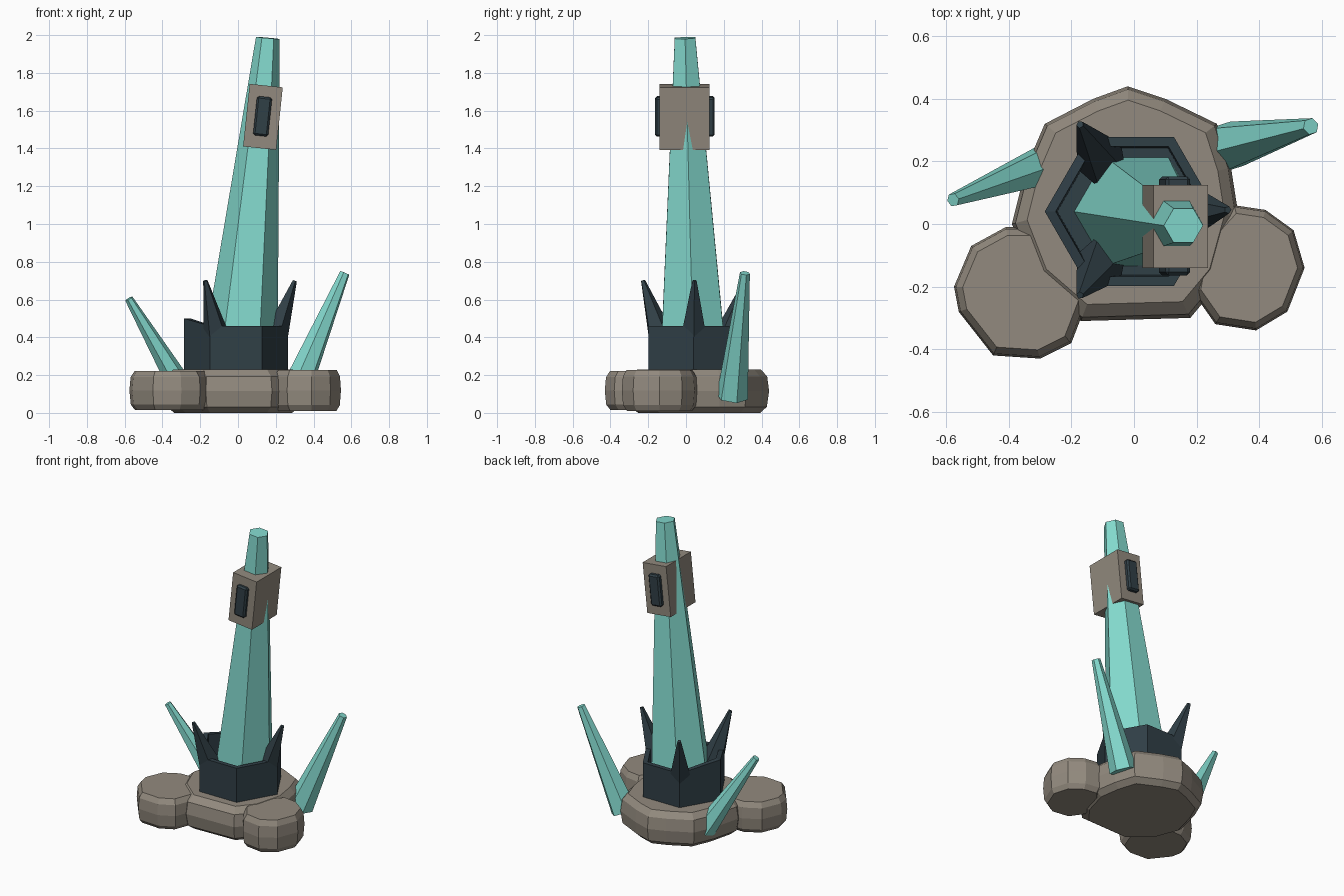
import bpy, bmesh, math
from mathutils import Vector, Matrix

if "Cube" in bpy.data.objects:
    bpy.data.objects.remove(bpy.data.objects["Cube"])


def material(name, rgb):
    m = bpy.data.materials.new(name)
    m.diffuse_color = (*rgb, 1)
    m.use_nodes = True
    m.node_tree.nodes["Principled BSDF"].inputs["Base Color"].default_value = m.diffuse_color
    return m


TEAL = material("teal crystal", (0.23, 0.70, 0.62))
STONE = material("warm grey stone", (0.29, 0.255, 0.21))
DARK = material("dark slate", (0.03, 0.05, 0.062))


def finish(bm, name, mat):
    bmesh.ops.recalc_face_normals(bm, faces=bm.faces)
    me = bpy.data.meshes.new(name)
    bm.to_mesh(me)
    bm.free()
    me.materials.append(mat)
    ob = bpy.data.objects.new(name, me)
    bpy.context.collection.objects.link(ob)
    return ob


def loft(name, rings, mat):
    """Join closed rings of equal length and cap both ends."""
    bm = bmesh.new()
    vs = [[bm.verts.new(p) for p in ring] for ring in rings]
    n = len(rings[0])
    for a, b in zip(vs, vs[1:]):
        for i in range(n):
            j = (i + 1) % n
            bm.faces.new((a[i], a[j], b[j], b[i]))
    bm.faces.new(vs[0])
    bm.faces.new(vs[-1])
    return finish(bm, name, mat)


def spike(name, base, tip, r0, r1, sides, mat, turn=0.0):
    """Tapered prism running from base to tip."""
    base, tip = Vector(base), Vector(tip)
    rot = Vector((0, 0, 1)).rotation_difference(tip - base)
    rings = []
    for c, r in ((base, r0), (tip, r1)):
        rings.append([c + rot @ Vector((r * math.cos(turn + math.tau * i / sides),
                                        r * math.sin(turn + math.tau * i / sides), 0))
                      for i in range(sides)])
    return loft(name, rings, mat)


def rock(name, outline, z0, z1):
    """Flat boulder with rounded rim from a top outline."""
    cx = sum(p[0] for p in outline) / len(outline)
    cy = sum(p[1] for p in outline) / len(outline)
    profile = ((0, 0.86), (0.14, 0.965), (0.5, 1.0), (0.84, 0.97), (1, 0.87))
    rings = [[(cx + (x - cx) * s, cy + (y - cy) * s, z0 + (z1 - z0) * t)
              for x, y in outline] for t, s in profile]
    return loft(name, rings, STONE)


def box(name, centre, size, tilt, mat, bevel=0.0):
    bm = bmesh.new()
    bmesh.ops.create_cube(bm, size=1)
    bm.transform(Matrix.Translation(centre) @ Matrix.Rotation(-tilt, 4, 'Y')
                 @ Matrix.Diagonal((*size, 1)))
    ob = finish(bm, name, mat)
    if bevel:
        mod = ob.modifiers.new("bevel", 'BEVEL')
        mod.width = bevel
        mod.segments = 1
    return ob


# Base boulders
rock("centre_rock", [(-0.39, 0.0), (-0.345, 0.18), (-0.285, 0.32), (-0.13, 0.40), (-0.02, 0.44),
                     (0.10, 0.40), (0.265, 0.32), (0.31, 0.18), (0.335, 0.02), (0.28, -0.18),
                     (0.18, -0.30), (-0.17, -0.31), (-0.32, -0.18)], 0.0, 0.23)
rock("left_rock", [(-0.575, -0.20), (-0.52, -0.07), (-0.41, -0.01), (-0.28, -0.01), (-0.18, -0.10),
                   (-0.15, -0.25), (-0.20, -0.38), (-0.30, -0.43), (-0.45, -0.42), (-0.56, -0.28)],
     0.015, 0.222)
rock("right_rock", [(0.32, 0.06), (0.42, 0.045), (0.51, -0.02), (0.545, -0.14), (0.49, -0.28),
                    (0.39, -0.34), (0.26, -0.32), (0.19, -0.22), (0.22, -0.05)], 0.01, 0.228)


# Hollow hexagonal collar, raised at its left corner
def hexagon(r, z, raised=0.0):
    return [(-0.01 + r * math.cos(math.tau * i / 6), 0.04 + r * math.sin(math.tau * i / 6),
             z + (raised if i == 3 else 0)) for i in range(6)]


loft("collar", [hexagon(0.275, 0.12), hexagon(0.275, 0.46, 0.04),
                hexagon(0.24, 0.46, 0.04), hexagon(0.235, 0.29)], DARK)

# Three dark thorns around the collar
for k in range(3):
    a = math.tau * k / 3
    c, s = math.cos(a), math.sin(a)
    spike(f"thorn_{k + 1}", (-0.01 + 0.18 * c, 0.04 + 0.18 * s, 0.34),
          (-0.015 + 0.315 * c, 0.045 + 0.315 * s, 0.70), 0.085, 0.012, 5, DARK, a)

# Main leaning crystal and the two side shards
spike("main_crystal", (0.008, 0.04, 0.26), (0.158, -0.005, 1.985), 0.202, 0.063, 6, TEAL)
spike("right_shard", (0.292, 0.245, 0.085), (0.565, 0.312, 0.74), 0.085, 0.027, 6, TEAL, 0.3)
spike("left_shard", (-0.275, 0.19, 0.09), (-0.578, 0.077, 0.605), 0.07, 0.022, 6, TEAL, 0.2)

# Stone clamp near the top with dark side plates
TILT = -math.radians(6)
box("clamp_block", (0.132, -0.008, 1.567), (0.176, 0.264, 0.333), -TILT * -1, STONE)
box("clamp_plates", (0.130, -0.006, 1.570), (0.080, 0.316, 0.208), -TILT * -1, DARK, 0.01)
